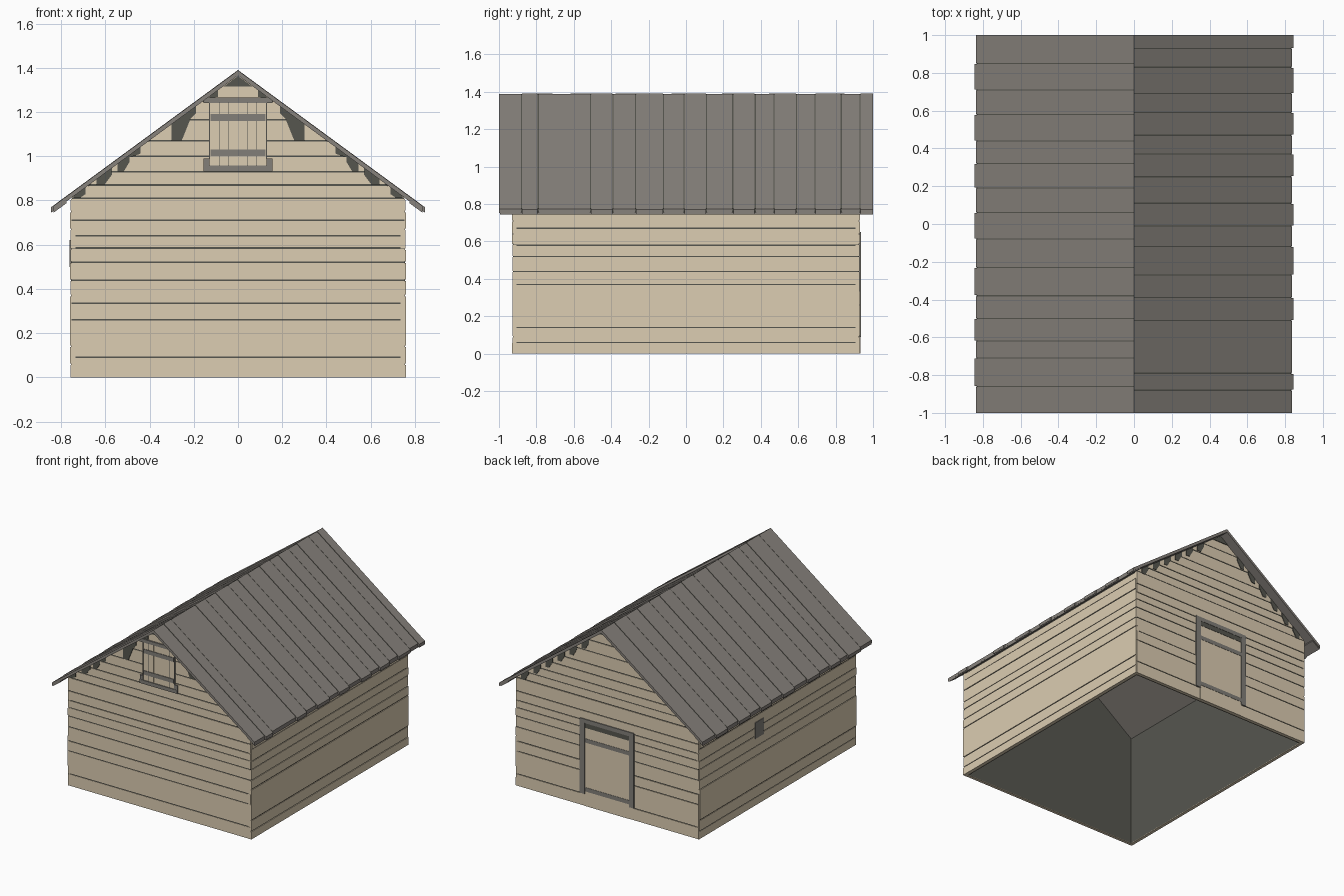
import bpy, bmesh, random

random.seed(4)
if "Cube" in bpy.data.objects:
    bpy.data.objects.remove(bpy.data.objects["Cube"], do_unlink=True)


def material(name, hexcode):
    m = bpy.data.materials.new(name)
    m.use_nodes = True
    srgb = [int(hexcode[i:i + 2], 16) / 255 for i in (0, 2, 4)]
    col = [((c + 0.055) / 1.055) ** 2.4 for c in srgb] + [1]
    m.diffuse_color = col
    bsdf = m.node_tree.nodes["Principled BSDF"]
    bsdf.inputs["Base Color"].default_value = col
    bsdf.inputs["Roughness"].default_value = 0.9
    return m


BEIGE = material("pale wood", "DCCDB2")
ROOF = material("weathered roof", "87827C")
TRIM = material("grey trim", "827F79")
DARK = material("dark interior", "56564F")

RIDGE, SLOPE, THICK = 1.365, 0.734, 0.025
HALF_X, HALF_Y = 0.755, 0.925
GAP = 0.0035


def under_roof(x):
    return RIDGE - SLOPE * abs(x)


def half_width(z):
    return min(HALF_X, (RIDGE - z) / SLOPE)


def part(name, solids, mat):
    """One object made of convex solids, each given by its corner points."""
    bm = bmesh.new()
    for pts in solids:
        verts = [bm.verts.new(p) for p in pts]
        bmesh.ops.convex_hull(bm, input=verts)
    bmesh.ops.dissolve_limit(bm, angle_limit=0.002, verts=bm.verts[:], edges=bm.edges[:])
    bmesh.ops.recalc_face_normals(bm, faces=bm.faces[:])
    me = bpy.data.meshes.new(name)
    bm.to_mesh(me)
    bm.free()
    me.materials.append(mat)
    ob = bpy.data.objects.new(name, me)
    bpy.context.collection.objects.link(ob)
    return ob


def box(x0, x1, y0, y1, z0, z1):
    return [(x, y, z) for x in (x0, x1) for y in (y0, y1) for z in (z0, z1)]


def pairs(values):
    return zip(values[:-1], values[1:])


# Boards of the gable ends, with dark joints between them
gable_lines = [0, .09, .26, .335, .44, .52, .585, .64, .71, .81, .87, .93, 1.0, 1.07, 1.165, 1.25, 1.36]
for side, name in ((-1, "front"), (1, "back")):
    boards, joints = [], []
    for z0, z1 in pairs(gable_lines):
        face = HALF_Y + random.uniform(.002, .005)
        low = z0 + GAP if z0 else 0
        boards.append([(sx * half_width(z), side * y, z)
                       for z in (low, z1 - GAP) for y in (.905, face) for sx in (-1, 1)])
        joints.append([(sx * (half_width(z) - .002), side * y, z)
                       for z in (z1 - GAP, z1 + GAP) for y in (.905, HALF_Y) for sx in (-1, 1)])
    part(name + "_siding", boards, BEIGE)
    part(name + "_siding_joints", joints[:-1], DARK)

# Boards of the long sides
side_lines = [0, .06, .14, .37, .44, .52, .58, .67, .75, .805]
for side, name in ((1, "left"), (-1, "right")):
    boards, joints = [], []
    for z0, z1 in pairs(side_lines):
        face = HALF_X + random.uniform(.002, .006)
        end = HALF_Y + random.uniform(-.002, .005)
        low = z0 + GAP if z0 else 0
        boards.append([(side * x, y, z) for z in (low, z1 - GAP)
                       for x in (.735, face) for y in (-end, end)])
        joints.append([(side * x, y, z) for z in (z1 - GAP, z1 + GAP)
                       for x in (.735, HALF_X) for y in (-.92, .92)])
    part(name + "_siding", boards, BEIGE)
    part(name + "_siding_joints", joints[:-1], DARK)

# Hollow interior lining, open at the bottom
bm = bmesh.new()
ix, iy = .73, .9
outline = [(-ix, 0), (-ix, under_roof(ix)), (0, RIDGE - .003), (ix, under_roof(ix)), (ix, 0)]
front = [bm.verts.new((x, -iy, z)) for x, z in outline]
back = [bm.verts.new((x, iy, z)) for x, z in outline]
bm.faces.new(front[::-1])
bm.faces.new(back)
for i in range(4):
    f = bm.faces.new((front[i], front[i + 1], back[i + 1], back[i]))
    f.material_index = 1 if i in (1, 2) else 0
bmesh.ops.recalc_face_normals(bm, faces=bm.faces[:])
bmesh.ops.reverse_faces(bm, faces=bm.faces[:])
me = bpy.data.meshes.new("interior")
bm.to_mesh(me)
bm.free()
me.materials.append(DARK)
me.materials.append(ROOF)
bpy.context.collection.objects.link(bpy.data.objects.new("interior", me))

# Roof boards of uneven width and length, with dark joints
left_breaks = [-1, -.88, -.79, -.51, -.39, -.27, -.12, -.01, .11, .25, .37, .47, .59, .69, .83, .93, 1]
right_breaks = [-1, -.86, -.71, -.62, -.5, -.38, -.23, -.08, .06, .19, .32, .44, .58, .71, .85, 1]
for side, breaks, name in ((1, left_breaks, "left"), (-1, right_breaks, "right")):
    boards, joints = [], []
    for i, (y0, y1) in enumerate(pairs(breaks)):
        end = .845 if i % 2 else .836
        lift = THICK if i % 2 else THICK - .002
        ya = y0 if y0 == -1 else y0 + .003
        yb = y1 if y1 == 1 else y1 - .003
        boards.append([(side * x, y, under_roof(x) + dz)
                       for x in (0, end) for y in (ya, yb) for dz in (0, lift)])
        joints.append([(side * x, y, under_roof(x) + dz)
                       for x in (0, .832) for y in (y1 - .003, y1 + .003)
                       for dz in (.004, THICK - .004)])
    part(name + "_roof", boards, ROOF)
    part(name + "_roof_joints", joints[:-1], DARK)

# Battens under the eaves
part("eave_battens", [[(s * x, y, under_roof(x) + dz) for x in (.775, .835)
                       for y in (-.995, .995) for dz in (-.008, .002)] for s in (-1, 1)], ROOF)

# Dark gaps between stepped board ends and the roof
front_gaps = [(.745, .69, .81), (.64, .57, .87), (.545, .49, .93), (.51, .44, 1.0),
              (.30, .21, 1.07), (.25, .19, 1.165), (.13, .09, 1.265)]
back_gaps = [(x + .03, x - .03, under_roof(x) - .06) for x in (.68, .58, .48, .38, .28, .18)]
for side, gaps, name in ((-1, front_gaps, "front_gable_gaps"), (1, back_gaps, "back_gable_gaps")):
    plates = []
    for xo, xi, z0 in gaps:
        mid = (xo + xi) / 2
        shape = [(xo, z0), (xo, under_roof(xo)), (xi, under_roof(xi)),
                 (xi, under_roof(xi) - .03), (mid, z0)]
        for s in (-1, 1):
            plates.append([(s * x, side * y, z) for x, z in shape for y in (.925, .932)])
    plates.append([(x, side * y, z) for x, z in ((-.065, 1.315), (.065, 1.315), (0, 1.363))
                   for y in (.925, .932)])
    part(name, plates, DARK)

# Loft hatch on the front: backing, boards, battens and frame
part("hatch_backing", [box(-.127, .127, -.932, -.925, .95, 1.245)], DARK)
w = .254 / 6
part("hatch_boards", [box(-.127 + i * w + .001, -.127 + (i + 1) * w - .001, -.934, -.925, .957, 1.24)
                      for i in range(6)], BEIGE)
part("hatch_battens", [box(-.125, .125, -.938, -.93, z, z + .03) for z in (1.0, 1.16)], TRIM)
part("hatch_frame",
     [box(-.155, .155, -.94, -.925, .93, .957), box(-.155, .155, -.94, -.925, 1.24, 1.265)]
     + [box(s * .1415 - .0135, s * .1415 + .0135, -.938, -.925, .957, .99) for s in (-1, 1)]
     + [box(s * .129 - .002, s * .129 + .002, -.938, -.925, .99, 1.24) for s in (-1, 1)], TRIM)

# Door on the back: panel, battens and frame
part("door_panel", [box(-.185, .185, .92, .932, 0, .6)], BEIGE)
part("door_battens", [box(-.183, .183, .925, .934, z, z + .03) for z in (.11, .475)], TRIM)
part("door_frame",
     [box(s * .203 - .02, s * .203 + .02, .92, .936, .09, .65) for s in (-1, 1)]
     + [box(-.183, .183, .92, .936, .62, .65)], TRIM)
part("door_head_gap", [box(-.183, .183, .92, .934, .585, .62)], DARK)

# Small vent on one long side
part("side_vent", [box(-.763, -.75, .17, .27, .5, .62)], TRIM)
